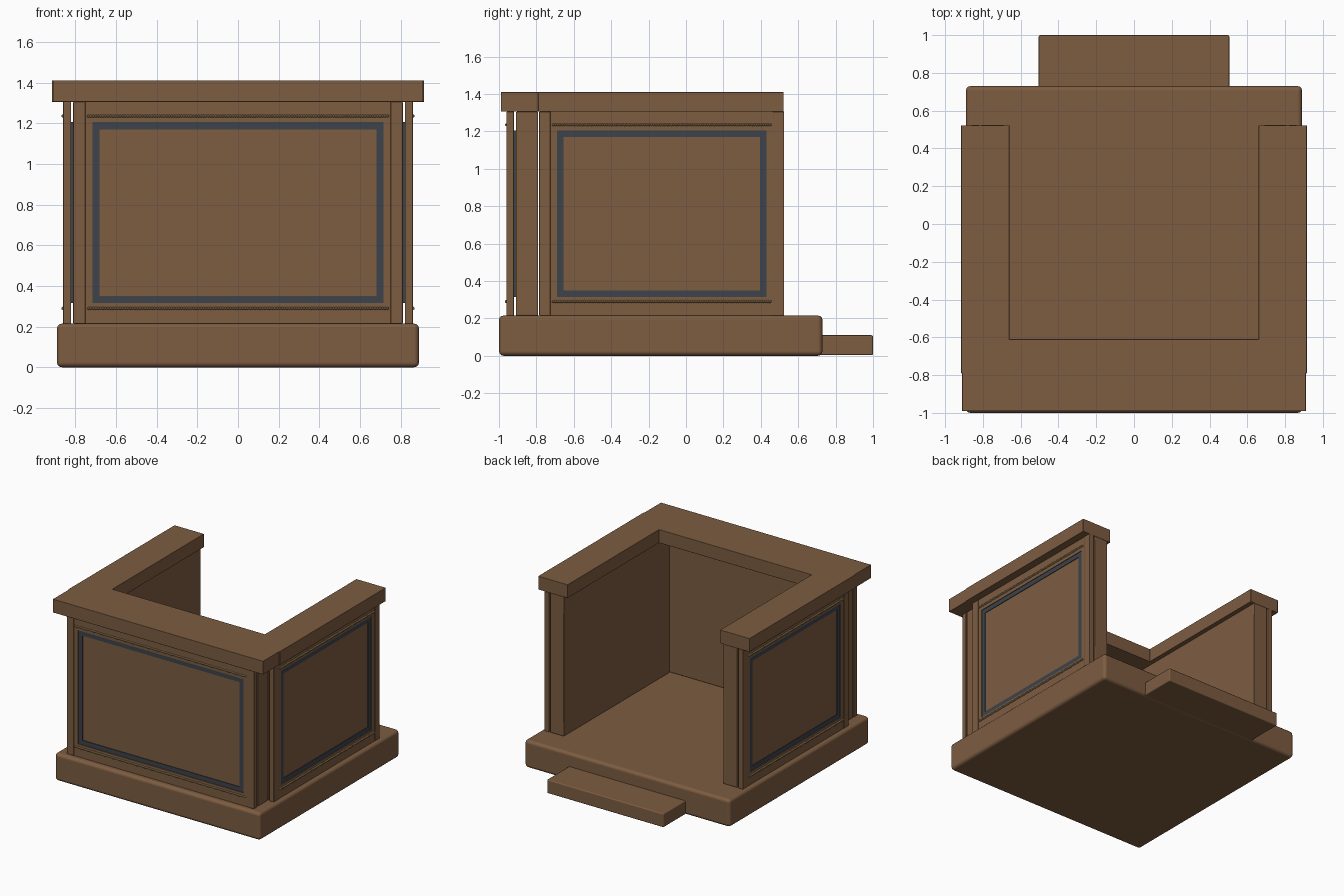
import bpy
import bmesh
from math import radians
from mathutils import Matrix, Vector

old = bpy.data.objects.get("Cube")
if old:
    bpy.data.objects.remove(old, do_unlink=True)


def material(name, rgb):
    m = bpy.data.materials.new(name)
    m.use_nodes = True
    colour = (*rgb, 1)
    m.diffuse_color = colour
    node = next(n for n in m.node_tree.nodes if n.type == 'BSDF_PRINCIPLED')
    node.inputs["Base Color"].default_value = colour
    return m


WOOD = material("brown wood", (0.205, 0.108, 0.053))
SLATE = material("slate trim", (0.046, 0.056, 0.07))
BRASS = material("pale brass", (0.4, 0.28, 0.13))


def finish(name, bm, mat, bevel=0.0, segments=2, matrix=Matrix()):
    bmesh.ops.recalc_face_normals(bm, faces=bm.faces)
    mesh = bpy.data.meshes.new(name)
    bm.to_mesh(mesh)
    bm.free()
    mesh.materials.append(mat)
    ob = bpy.data.objects.new(name, mesh)
    bpy.context.collection.objects.link(ob)
    ob.matrix_world = matrix
    if bevel:
        for p in mesh.polygons:
            p.use_smooth = True
        mod = ob.modifiers.new("Rounded edges", 'BEVEL')
        mod.width = bevel
        mod.segments = segments
        mod.harden_normals = True
    return ob


def add_box(bm, x, y, z):
    size = [b - a for a, b in (x, y, z)]
    centre = Vector([(a + b) / 2 for a, b in (x, y, z)])
    bmesh.ops.create_cube(bm, size=1, matrix=Matrix.Translation(centre) @ Matrix.Diagonal((*size, 1)))


def box(name, x, y, z, mat=WOOD, bevel=0.0, segments=2, matrix=Matrix()):
    bm = bmesh.new()
    add_box(bm, x, y, z)
    return finish(name, bm, mat, bevel, segments, matrix)


def frame(name, half, z, width, depth, mat, matrix):
    """Rectangular border made of four bars."""
    bm = bmesh.new()
    lo, hi = z
    for span in ((lo, lo + width[1]), (hi - width[1], hi)):
        add_box(bm, (-half, half), depth, span)
    for s in (-1, 1):
        xs = sorted((s * half, s * (half - width[0])))
        add_box(bm, xs, depth, (lo + width[1], hi - width[1]))
    return finish(name, bm, mat, matrix=matrix)


FLOOR, TOP = 0.215, 1.305


def panelled_wall(side, half, matrix):
    """Wall whose local front faces -y, with its face at y = 0."""
    inner = half - 0.06
    trim = inner - 0.035
    field = trim - 0.035
    box(side + "_wall", (-half, half), (0, 0.12), (FLOOR, TOP), bevel=0.006, matrix=matrix)
    for s, end in ((-1, "first"), (1, "second")):
        box(f"{side}_{end}_stile", sorted((s * inner, s * half)), (-0.05, -0.01),
            (FLOOR, TOP), bevel=0.003, matrix=matrix)
    frame(side + "_border", inner, (FLOOR, TOP), (0.035, 0.1), (-0.046, -0.01), WOOD, matrix)
    frame(side + "_trim", trim, (0.315, 1.205), (0.035, 0.035), (-0.041, 0), SLATE, matrix)
    box(side + "_panel", (-field, field), (-0.036, 0), (0.35, 1.17), matrix=matrix)

    # strings of fine beads above and below the panel
    bm = bmesh.new()
    length = inner - 0.015
    count = round(2 * length / 0.012)
    for z in (0.29, 1.235):
        for i in range(count + 1):
            x = -length + 2 * length * i / count
            bmesh.ops.create_icosphere(bm, subdivisions=1, radius=0.008,
                                       matrix=Matrix.Translation((x, -0.052, z)))
    finish(side + "_beading", bm, BRASS, matrix=matrix)


# platform and step
box("platform", (-0.89, 0.89), (-1, 0.73), (0, FLOOR), bevel=0.025, segments=3)
box("rear_step", (-0.505, 0.505), (0.6, 1), (0.003, 0.11), bevel=0.008)

# three panelled walls
panelled_wall("front", 0.81, Matrix.Translation((0, -0.91, 0)))
for s, side in ((1, "left"), (-1, "right")):
    place = Matrix.Translation((s * 0.81, -0.13, 0)) @ Matrix.Rotation(radians(90 * s), 4, 'Z')
    panelled_wall(side, 0.655, place)

# U-shaped counter top
half_outline = [(0.91, -0.99), (0.91, -0.79), (0.915, -0.79),
                (0.915, 0.522), (0.66, 0.522), (0.66, -0.61)]
outline = half_outline + [(-x, y) for x, y in reversed(half_outline)]
bm = bmesh.new()
face = bm.faces.new([bm.verts.new((x, y, TOP)) for x, y in outline])
result = bmesh.ops.extrude_face_region(bm, geom=[face])
top_verts = [v for v in result["geom"] if isinstance(v, bmesh.types.BMVert)]
bmesh.ops.translate(bm, verts=top_verts, vec=(0, 0, 1.41 - TOP))
counter = finish("counter_top", bm, WOOD, bevel=0.008)
counter.modifiers[0].use_clamp_overlap = True
